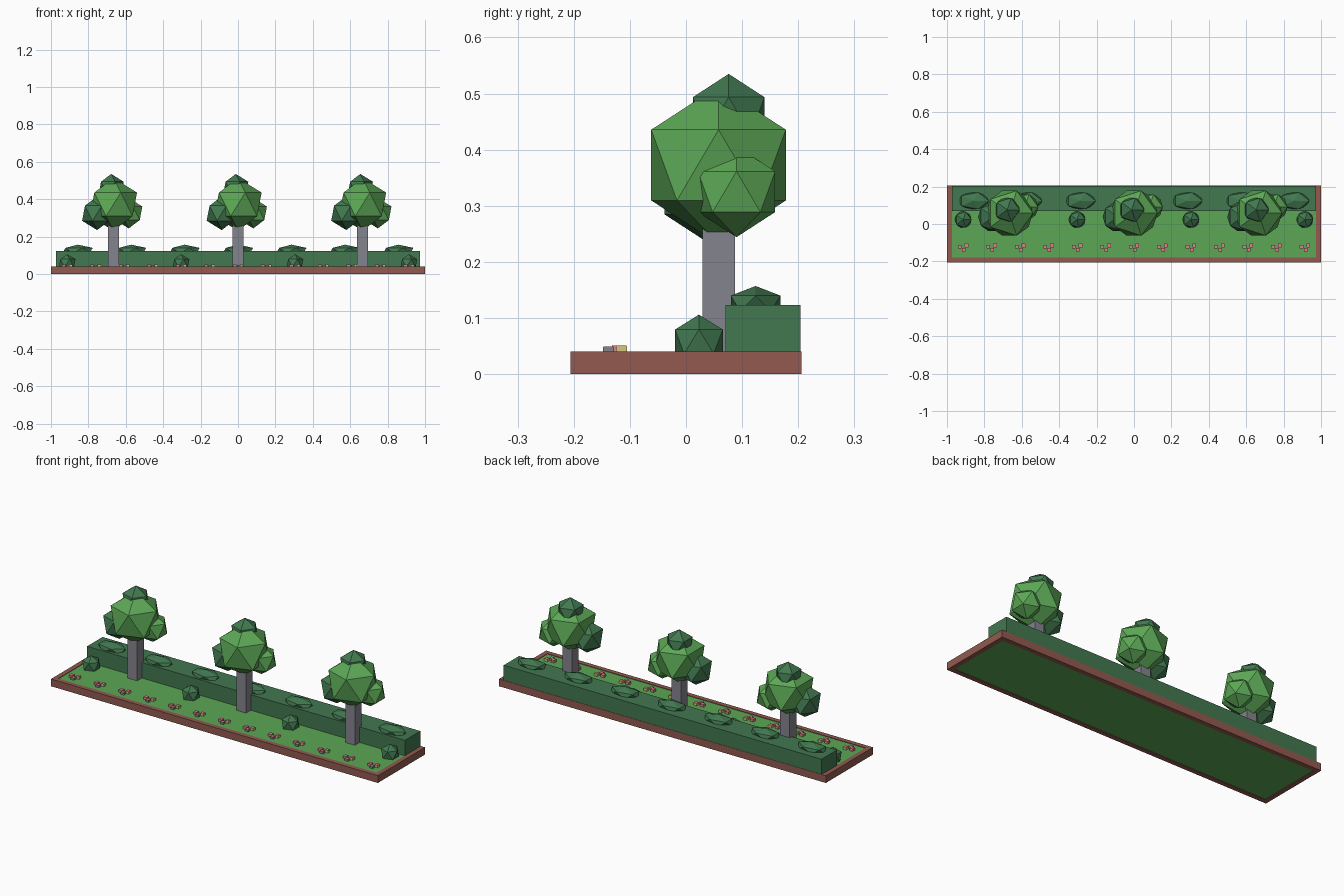
import bpy, bmesh
from mathutils import Matrix, Vector

if "Cube" in bpy.data.objects:
    bpy.data.objects.remove(bpy.data.objects["Cube"])


def mat(name, r, g, b):
    m = bpy.data.materials.new(name)
    m.diffuse_color = (r, g, b, 1)
    m.use_nodes = True
    m.node_tree.nodes["Principled BSDF"].inputs["Base Color"].default_value = m.diffuse_color
    return m


LEAF = mat("leaf green", .107, .39, .093)
HEDGE = mat("hedge green", .054, .188, .08)
BRICK = mat("brick", .287, .102, .08)
BARK = mat("grey bark", .231, .231, .27)
PINK = mat("petal pink", .75, .22, .26)
CREAM = mat("petal cream", .68, .55, .22)


def finish(name, bm, material):
    me = bpy.data.meshes.new(name)
    bm.to_mesh(me)
    bm.free()
    me.materials.append(material)
    ob = bpy.data.objects.new(name, me)
    bpy.context.collection.objects.link(ob)
    return ob


def boxes(name, material, spans):
    """Boxes given as (x0, x1, y0, y1, z0, z1), joined in one object."""
    bm = bmesh.new()
    for x0, x1, y0, y1, z0, z1 in spans:
        c = Vector((x0 + x1, y0 + y1, z0 + z1)) / 2
        m = Matrix.Translation(c) @ Matrix.Diagonal((x1 - x0, y1 - y0, z1 - z0, 1))
        bmesh.ops.create_cube(bm, size=1, matrix=m)
    return finish(name, bm, material)


def blob(name, material, pos, size):
    """Flat-faced twenty-sided leaf clump."""
    bm = bmesh.new()
    m = Matrix.Translation(pos) @ Matrix.Diagonal((*size, 1))
    bmesh.ops.create_icosphere(bm, subdivisions=1, radius=1, matrix=m)
    return finish(name, bm, material)


# planter: brick frame around a lawn slab
X, Y, W, H = 1.0, .206, .026, .04
boxes("brick_border", BRICK, [
    (-X, X, -Y, -Y + W, 0, H), (-X, X, Y - W, Y, 0, H),
    (-X, -X + W, -Y + W, Y - W, 0, H), (X - W, X, -Y + W, Y - W, 0, H)])
LAWN = .037
boxes("lawn", LEAF, [(-X + W, X - W, -Y + W, Y - W, .003, LAWN)])

# hedge along the back with low clumps on top
boxes("hedge", HEDGE, [(-.972, .972, .07, .2045, LAWN, .123)])
for i in range(7):
    blob(f"hedge_clump_{i}", HEDGE, ((i - 3) * 2 / 7, .124, .126), (.09, .052, .031))

# small round bushes in front of the hedge
for i in range(4):
    blob(f"bush_{i}", HEDGE, ((i - 1.5) * .609, .023, .058), (.05, .05, .048))

# three trees: square trunk, main crown and three smaller clumps
for i in range(3):
    x, y = (i - 1) * .666, .058
    boxes(f"trunk_{i}", BARK, [(x - .029, x + .029, y - .029, y + .029, LAWN, .31)])
    for part, m, (dx, dy, z), r in (
            ("crown", LEAF, (0, 0, .3725), .141),
            ("crown_top", HEDGE, (-.012, .018, .46), .075),
            ("crown_right", LEAF, (.082, .032, .325), .081),
            ("crown_left", HEDGE, (-.087, -.02, .325), .09)):
        blob(f"{part}_{i}", m, (x + dx, y + dy, z), (r, r, r))

# row of flowers, three little blooms in each bunch
for part, m, dx, y, top in (("pink_bloom", PINK, -.018, -.122, .051),
                            ("cream_bloom", CREAM, .018, -.115, .05),
                            ("grey_bloom", BARK, .004, -.138, .048)):
    xs = [(i - 6) * .1523 + dx for i in range(13)]
    boxes(part + "s", m, [(x - .01, x + .01, y - .01, y + .01, LAWN, top) for x in xs])
    if m is not PINK:  # pink petals on top of each bloom
        boxes(part + "_petals", PINK,
              [(x - .009, x + .009, y - .009, y + .009, top, top + .001) for x in xs])
